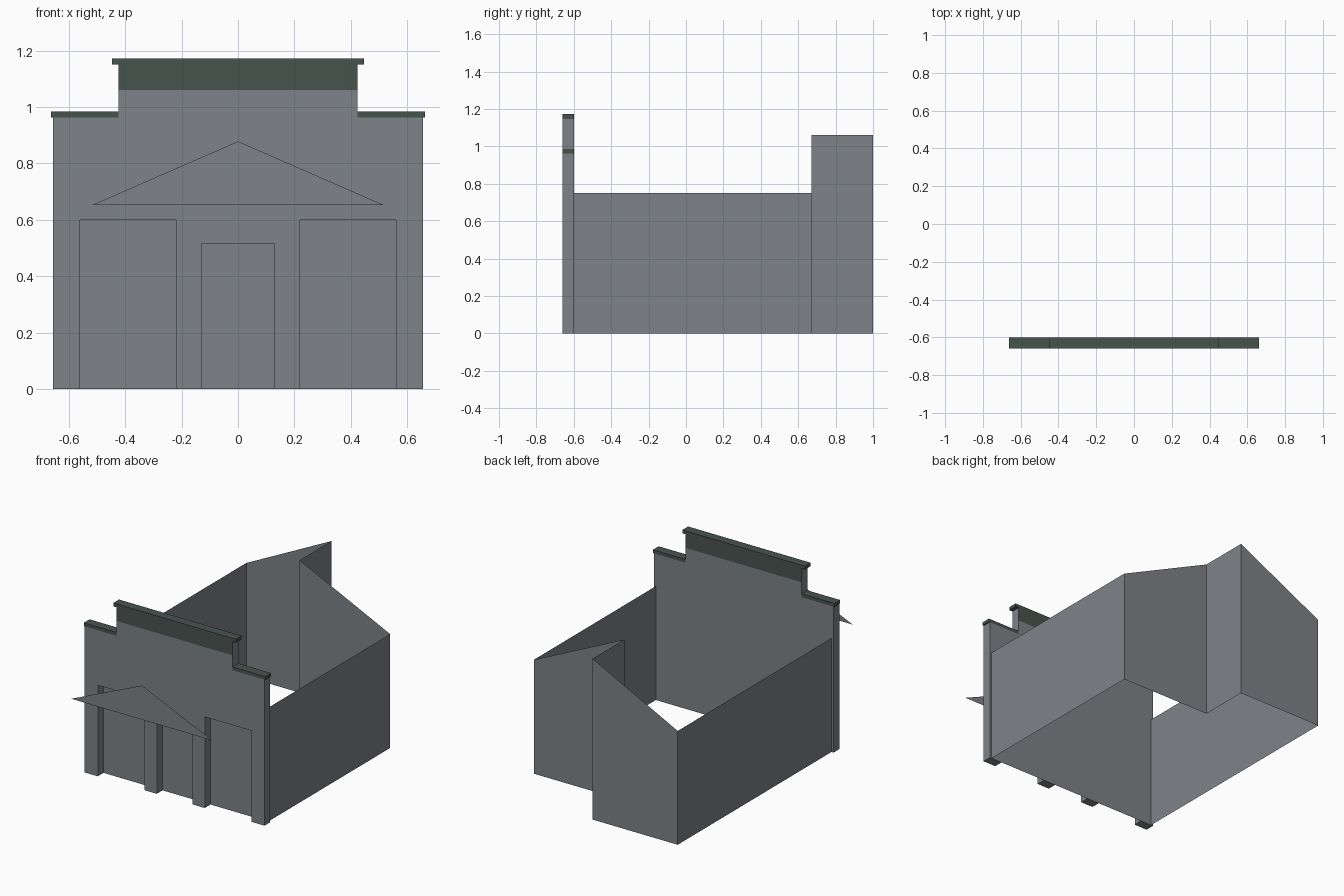
import bpy, bmesh

if "Cube" in bpy.data.objects:
    bpy.data.objects.remove(bpy.data.objects["Cube"])

def material(name, rgb):
    m = bpy.data.materials.new(name)
    m.diffuse_color = (*rgb, 1)
    m.use_nodes = True
    m.node_tree.nodes["Principled BSDF"].inputs["Base Color"].default_value = m.diffuse_color
    return m

GREY = material("grey wall", (0.209, 0.223, 0.242))
GREEN = material("dark green trim", (0.064, 0.088, 0.076))

F, B = -0.66, -0.60          # facade front and back
SIDE, REAR, END = 0.64, 0.67, 1.0
PEAK = -0.02                 # ridge position of the rear gable

def finish(name, bm, *mats):
    me = bpy.data.meshes.new(name)
    bm.to_mesh(me)
    bm.free()
    for m in mats:
        me.materials.append(m)
    ob = bpy.data.objects.new(name, me)
    bpy.context.collection.objects.link(ob)
    return ob

def sheet(name, pts):
    bm = bmesh.new()
    bm.faces.new([bm.verts.new(p) for p in pts])
    return finish(name, bm, GREY)

def slab(name, outline, mats, split=None):
    """Extrude an x-z outline through the facade depth; faces above split get material 1."""
    bm = bmesh.new()
    face = bm.faces.new([bm.verts.new((x, F, z)) for x, z in outline])
    ext = bmesh.ops.extrude_face_region(bm, geom=[face], use_keep_orig=True)
    verts = [v for v in ext["geom"] if isinstance(v, bmesh.types.BMVert)]
    bmesh.ops.translate(bm, verts=verts, vec=(0, B - F, 0))
    bmesh.ops.recalc_face_normals(bm, faces=bm.faces)
    if split:
        bmesh.ops.bisect_plane(bm, geom=bm.verts[:] + bm.edges[:] + bm.faces[:],
                               plane_co=(0, 0, split), plane_no=(0, 0, 1))
        for f in bm.faces:
            if abs(f.normal.y) > 0.5 and f.calc_center_median().z > split:
                f.material_index = 1
    return finish(name, bm, *mats)

def rect(x0, x1, z0, z1):
    return [(x0, z0), (x1, z0), (x1, z1), (x0, z1)]

# stepped facade with three notched openings, right half mirrored to the left
half = [(0.13, 0.515), (0.13, 0), (0.22, 0), (0.22, 0.6), (0.56, 0.6), (0.56, 0),
        (0.655, 0), (0.655, 0.962), (0.423, 0.962), (0.423, 1.15)]
slab("facade", half + [(-x, z) for x, z in reversed(half)], [GREY, GREEN], 1.06)

# recessed door and window panels
for name, x0, x1, h in (("left_window", -0.56, -0.22, 0.6), ("door", -0.13, 0.13, 0.515),
                        ("right_window", 0.22, 0.56, 0.6)):
    sheet(name, [(x, B, z) for x, z in rect(x0, x1, 0, h)])

# parapet caps
slab("upper_cap", rect(-0.447, 0.447, 1.15, 1.172), [GREEN])
slab("right_cap", rect(0.42, 0.662, 0.962, 0.984), [GREEN])
slab("left_cap", rect(-0.662, -0.42, 0.962, 0.984), [GREEN])

# pediment panel standing in front of the facade
sheet("pediment", [(-0.515, -1, 0.653), (0.515, -1, 0.653), (0, -1, 0.878)])

# open shell: side walls and staggered rear gable
def wall(name, a, b):
    sheet(name, [(a[0], a[1], 0), (b[0], b[1], 0), b, a])

EAVE, RIDGE = 0.75, 1.06
path = [(SIDE, B, EAVE), (SIDE, REAR, EAVE), (PEAK, REAR, RIDGE),
        (PEAK, END, RIDGE), (-SIDE, END, EAVE), (-SIDE, B, EAVE)]
names = ["right_wall", "rear_wall_right", "rear_step_wall", "rear_wall_left", "left_wall"]
for n, a, b in zip(names, path, path[1:]):
    wall(n, a, b)
